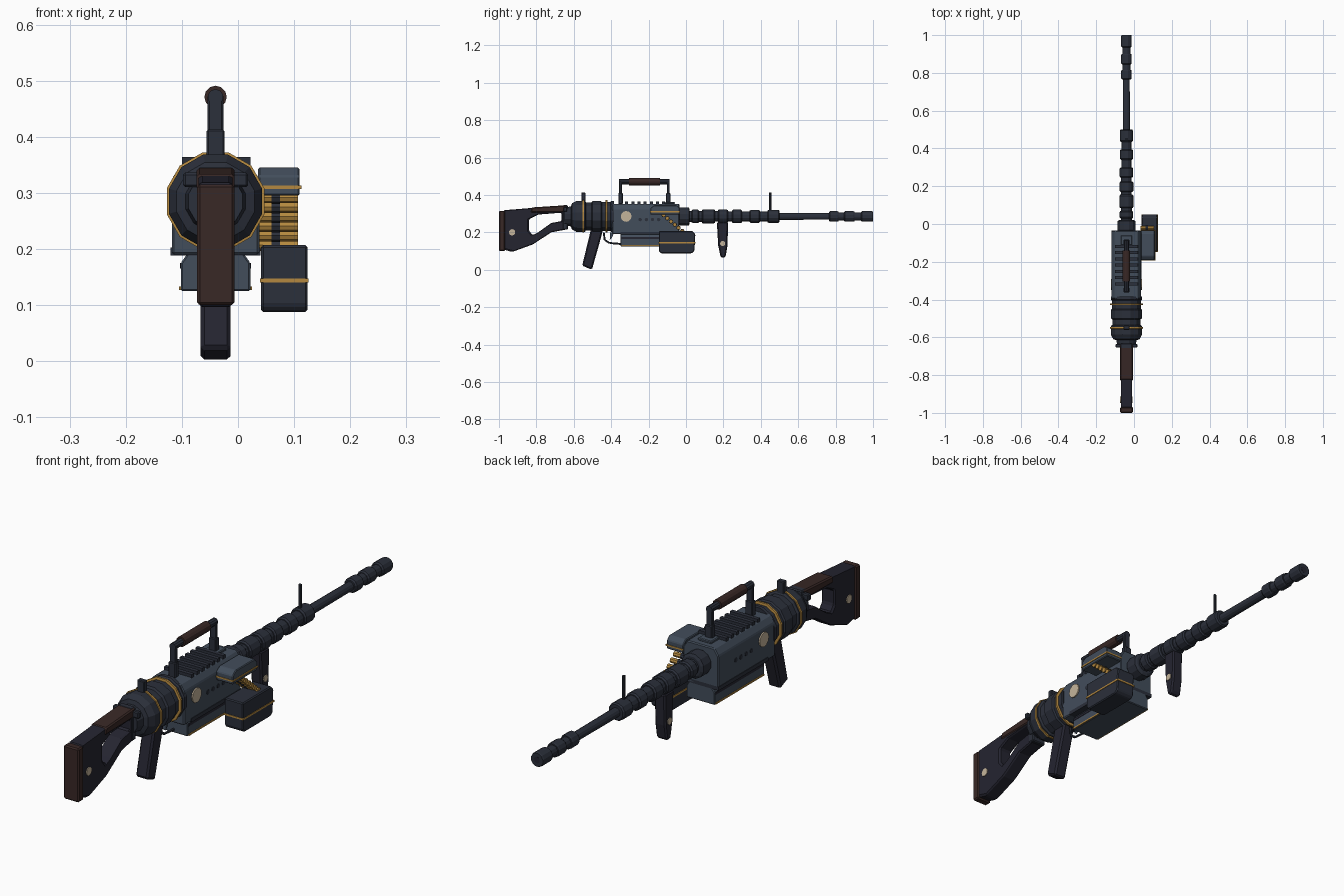
import bpy, bmesh, math
from mathutils import Matrix, Vector

cube = bpy.data.objects.get("Cube")
if cube:
    bpy.data.objects.remove(cube)

CX, CZ = -0.04, 0.285  # bore axis


def material(name, r, g, b):
    m = bpy.data.materials.new(name)
    m.diffuse_color = (r, g, b, 1)
    m.use_nodes = True
    m.node_tree.nodes["Principled BSDF"].inputs["Base Color"].default_value = (r, g, b, 1)
    return m


slate = material("slate metal", 0.055, 0.075, 0.105)
gunmetal = material("dark gunmetal", 0.024, 0.029, 0.043)
dark = material("dark polymer", 0.018, 0.018, 0.030)
brown = material("brown leather", 0.040, 0.021, 0.019)
gold = material("gold trim", 0.46, 0.25, 0.05)
cream = material("cream stud", 0.56, 0.46, 0.33)


def finish(name, bm, mat, bevel=0.0):
    bmesh.ops.recalc_face_normals(bm, faces=bm.faces)
    mesh = bpy.data.meshes.new(name)
    bm.to_mesh(mesh)
    bm.free()
    mesh.materials.append(mat)
    ob = bpy.data.objects.new(name, mesh)
    bpy.context.collection.objects.link(ob)
    if bevel:
        mod = ob.modifiers.new("Bevel", "BEVEL")
        mod.width = bevel
        mod.segments = 1
    return ob


def box(name, x, y, z, mat, bevel=0.0):
    bm = bmesh.new()
    size = Vector((x[1] - x[0], y[1] - y[0], z[1] - z[0]))
    mid = Vector((sum(x), sum(y), sum(z))) / 2
    bmesh.ops.create_cube(bm, size=1, matrix=Matrix.Translation(mid) @ Matrix.Diagonal((*size, 1)))
    return finish(name, bm, mat, bevel)


def prism(name, pts, lo, hi, mat, axis="x", bevel=0.0):
    """Extrude an outline: (y, z) along x, or (x, z) along y."""
    bm = bmesh.new()
    put = (lambda p, d: (d, p[0], p[1])) if axis == "x" else (lambda p, d: (p[0], d, p[1]))
    a, b = [[bm.verts.new(put(p, d)) for p in pts] for d in (lo, hi)]
    bm.faces.new(a)
    bm.faces.new(b)
    for i in range(len(pts)):
        j = (i + 1) % len(pts)
        bm.faces.new((a[i], a[j], b[j], b[i]))
    return finish(name, bm, mat, bevel)


def frame(name, outer, inner, lo, hi, mat):
    """Plate with a hole, from two matching (y, z) loops."""
    bm = bmesh.new()
    o0, o1, i0, i1 = [[bm.verts.new((d, *p)) for p in loop] for loop in (outer, inner) for d in (lo, hi)]
    n = len(outer)
    for k in range(n):
        j = (k + 1) % n
        for a, b in ((o0, i0), (o1, i1), (o0, o1), (i0, i1)):
            bm.faces.new((a[k], a[j], b[j], b[k]))
    return finish(name, bm, mat, 0.006)


def lathe(name, profile, mat, sides=12, x=CX, z=CZ):
    """Turn (y, radius) steps about a line along y."""
    bm = bmesh.new()
    rings = []
    for y, r in profile:
        angles = [2 * math.pi * (k + 0.5) / sides for k in range(sides)]
        rings.append([bm.verts.new((x + r * math.cos(a), y, z + r * math.sin(a))) for a in angles])
    for a, b in zip(rings, rings[1:]):
        for k in range(sides):
            j = (k + 1) % sides
            bm.faces.new((a[k], a[j], b[j], b[k]))
    bm.faces.new(rings[0])
    bm.faces.new(rings[-1])
    return finish(name, bm, mat)


def rod(name, a, b, r, mat, sides=10):
    a, b = Vector(a), Vector(b)
    d = b - a
    bm = bmesh.new()
    m = Matrix.Translation((a + b) / 2) @ d.to_track_quat("Z", "Y").to_matrix().to_4x4()
    bmesh.ops.create_cone(bm, cap_ends=True, segments=sides, radius1=r, radius2=r, depth=d.length, matrix=m)
    return finish(name, bm, mat)


def studs(name, y, z, r, half, mat=cream):
    """Round stud showing on both flanks."""
    rod(name, (CX - half, y, z), (CX + half, y, z), r, mat, 12)


# Shoulder stock
outer = [(-0.975, 0.318), (-0.83, 0.33), (-0.64, 0.335), (-0.64, 0.215),
         (-0.72, 0.2), (-0.82, 0.135), (-0.93, 0.095), (-0.975, 0.108)]
inner = [(-0.84, 0.27), (-0.79, 0.295), (-0.665, 0.305), (-0.665, 0.26),
         (-0.72, 0.25), (-0.79, 0.2), (-0.82, 0.185), (-0.84, 0.21)]
frame("stock", outer, inner, CX - 0.03, CX + 0.03, dark)
box("butt_plate", (-0.073, -0.006), (-1, -0.968), (0.1, 0.315), brown, 0.005)
prism("cheek_rest", [(-0.83, 0.305), (-0.825, 0.333), (-0.64, 0.345), (-0.64, 0.308)],
      CX - 0.034, CX + 0.034, brown, bevel=0.005)
studs("stock_stud", -0.93, 0.2, 0.017, 0.033)
box("stock_collar", (CX - 0.032, CX + 0.032), (-0.66, -0.632), (0.215, 0.345), gunmetal, 0.004)
box("collar_crossbar", (-0.098, 0.018), (-0.655, -0.635), (0.31, 0.336), gunmetal, 0.004)

# Faceted rear drum with gold rings
lathe("drum", [(-0.65, 0.05), (-0.615, 0.055), (-0.61, 0.072), (-0.585, 0.086), (-0.54, 0.086),
               (-0.535, 0.077), (-0.505, 0.077), (-0.5, 0.086), (-0.455, 0.086), (-0.45, 0.08),
               (-0.405, 0.08), (-0.4, 0.086), (-0.385, 0.086)], gunmetal)
for y in (-0.55, -0.425):
    lathe("gold_ring", [(y - 0.005, 0.084), (y - 0.004, 0.09), (y + 0.004, 0.09), (y + 0.005, 0.084)], gold)
box("rear_sight", (CX - 0.016, CX + 0.016), (-0.56, -0.538), (0.35, 0.413), gunmetal, 0.003)

# Receiver
prism("receiver", [(-0.118, 0.19), (-0.118, 0.325), (-0.1, 0.352), (0.02, 0.352), (0.038, 0.325), (0.038, 0.19)],
      -0.395, -0.035, slate, "y", 0.004)
box("receiver_skid", (-0.12, 0.04), (-0.35, -0.035), (0.188, 0.203), gunmetal)
for k in range(7):
    y = -0.325 + k * 0.033
    box("cooling_rib", (-0.1, 0.022), (y, y + 0.016), (0.34, 0.364), gunmetal)
box("handle_base", (CX - 0.03, CX + 0.03), (-0.112, -0.06), (0.35, 0.362), slate, 0.003)
studs("receiver_stud", -0.32, 0.285, 0.029, 0.083)
for k in range(4):
    studs("vent", -0.245 + k * 0.033, 0.268, 0.009, 0.08, gunmetal)

# Lower housing
prism("lower_housing", [(-0.102, 0.125), (-0.102, 0.175), (-0.09, 0.192), (0.01, 0.192), (0.022, 0.175), (0.022, 0.125)],
      -0.35, -0.035, slate, "y", 0.003)
box("housing_groove", (-0.1035, 0.0235), (-0.345, -0.04), (0.165, 0.175), dark)
box("housing_trim", (-0.105, 0.025), (-0.345, -0.04), (0.127, 0.133), gold)

# Carry handle
for y in (-0.35, -0.095):
    box("handle_post", (CX - 0.014, CX + 0.014), (y - 0.007, y + 0.007), (0.345, 0.475), gunmetal, 0.003)
    box("handle_foot", (CX - 0.016, CX + 0.016), (y - 0.012, y + 0.012), (0.35, 0.41), gunmetal, 0.003)
rod("handle_bar", (CX, -0.357, 0.471), (CX, -0.088, 0.471), 0.014, gunmetal)
rod("handle_grip", (CX, -0.305, 0.471), (CX, -0.14, 0.471), 0.02, brown, 12)

# Pistol grip and trigger
prism("pistol_grip", [(-0.505, 0.23), (-0.44, 0.23), (-0.455, 0.17), (-0.503, 0.0), (-0.555, 0.022)],
      CX - 0.027, CX + 0.027, dark, bevel=0.007)
guard = [(-0.44, 0.2), (-0.435, 0.16), (-0.41, 0.143), (-0.35, 0.138)]
for (y0, z0), (y1, z1) in zip(guard, guard[1:]):
    rod("trigger_guard", (CX, y0, z0), (CX, y1, z1), 0.005, gunmetal, 6)
prism("trigger", [(-0.405, 0.2), (-0.385, 0.2), (-0.395, 0.172), (-0.408, 0.158)], CX - 0.006, CX + 0.006, slate)

# Ammunition box, feed cover and cartridge belt on the left
prism("ammo_box", [(-0.145, 0.1), (-0.145, 0.207), (0.035, 0.207), (0.05, 0.19), (0.045, 0.1), (0.03, 0.088), (-0.135, 0.088)],
      0.041, 0.124, gunmetal, bevel=0.004)
box("ammo_box_trim", (0.039, 0.126), (-0.147, 0.05), (0.14, 0.147), gold)
prism("feed_cover", [(-0.19, 0.295), (-0.19, 0.33), (-0.17, 0.345), (-0.05, 0.345), (-0.035, 0.33), (-0.035, 0.295)],
      0.036, 0.11, slate, bevel=0.003)
box("feed_trim", (0.036, 0.113), (-0.192, -0.033), (0.307, 0.313), gold)
for k in range(6):
    t = k / 5
    y, z = -0.12 + 0.1 * t, 0.292 - 0.085 * t
    rod("cartridge", (0.035, y, z), (0.107, y, z), 0.0105, gold, 8)
    rod("belt_link", (0.06, y, z), (0.075, y, z), 0.0118, gunmetal, 8)

# Barrel with stepped jacket segments
lathe("barrel_root", [(-0.04, 0.045), (-0.03, 0.05), (0.015, 0.05), (0.02, 0.04)], gunmetal)
lathe("barrel_jacket", [(0, 0.03), (0.5, 0.027)], gunmetal)
for y0, y1, r in ((0.03, 0.07, 0.037), (0.085, 0.155, 0.039), (0.17, 0.225, 0.038),
                  (0.245, 0.3, 0.037), (0.34, 0.395, 0.036), (0.435, 0.5, 0.036)):
    lathe("jacket_segment", [(y0, r - 0.005), (y0 + 0.006, r), (y1 - 0.006, r), (y1, r - 0.005)], gunmetal)
lathe("barrel", [(0.48, 0.019), (0.98, 0.017)], gunmetal)
lathe("muzzle_core", [(0.77, 0.022), (0.995, 0.022)], gunmetal)
for y0, y1 in ((0.765, 0.815), (0.845, 0.9), (0.935, 1.0)):
    lathe("muzzle_segment", [(y0, 0.024), (y0 + 0.006, 0.029), (y1 - 0.006, 0.029), (y1, 0.027)], gunmetal)
lathe("bore", [(0.99, 0.013), (1.0005, 0.013)], dark)
rod("front_sight", (CX, 0.45, 0.3), (CX, 0.45, 0.413), 0.006, gunmetal, 8)

# Foregrip
prism("foregrip", [(0.165, 0.255), (0.225, 0.255), (0.222, 0.13), (0.212, 0.07), (0.2, 0.063), (0.185, 0.068), (0.172, 0.13)],
      CX - 0.024, CX + 0.024, dark, bevel=0.006)
studs("foregrip_stud", 0.196, 0.14, 0.014, 0.027)
